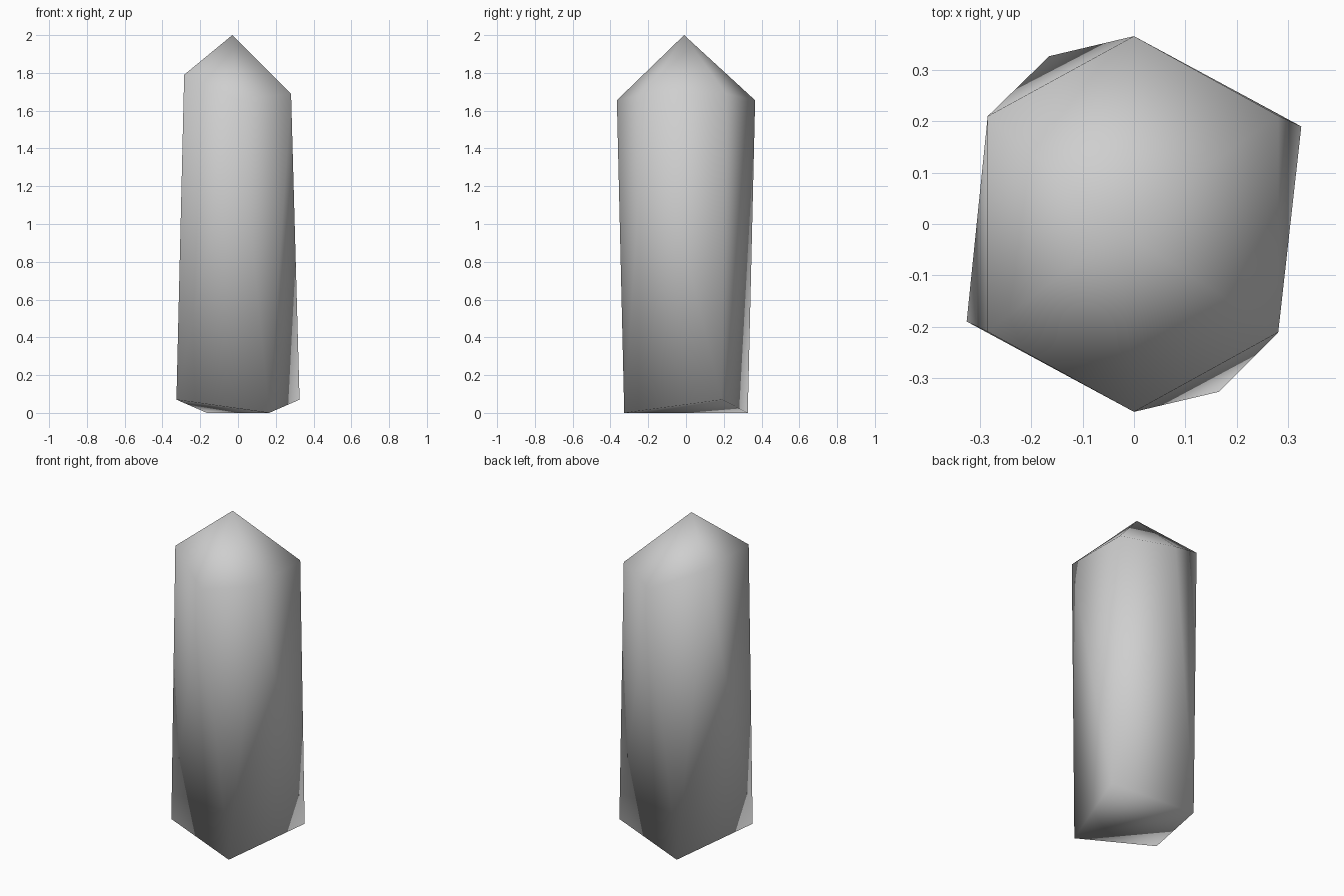
import bpy
import bmesh
from mathutils import Vector

# Remove the default cube only
default_cube = bpy.data.objects.get("Cube")
if default_cube:
    bpy.data.objects.remove(default_cube, do_unlink=True)


def make_material(name, colour):
    material = bpy.data.materials.new(name)
    material.use_nodes = True
    material.diffuse_color = colour
    material.node_tree.nodes["Principled BSDF"].inputs["Base Color"].default_value = colour
    return material


def hull_object(name, points, material):
    """Wrap the corner points in a closed, smooth-shaded faceted body."""
    bm = bmesh.new()
    for point in points:
        bm.verts.new(point)
    bmesh.ops.convex_hull(bm, input=bm.verts[:])
    bmesh.ops.recalc_face_normals(bm, faces=bm.faces[:])
    for face in bm.faces:
        face.smooth = True
    mesh = bpy.data.meshes.new(name)
    bm.to_mesh(mesh)
    bm.free()
    mesh.materials.append(material)
    body = bpy.data.objects.new(name, mesh)
    bpy.context.collection.objects.link(body)
    return body


# Crystal tip, slightly off centre
tip = [Vector((-0.03, -0.01, 2.0))]

# Six shoulder corners, mirrored front to back
shoulder_side = [(-0.285, 0.21, 1.79), (0.0, 0.366, 1.655), (0.281, 0.211, 1.69)]
shoulders = [Vector((x, y * side, z)) for x, y, z in shoulder_side for side in (-1, 1)]

# Four base corners, in pairs turned half way round the axis
base_side = [(0.326, 0.19, 0.07), (0.165, -0.327, 0.0)]
base = [Vector((x * turn, y * turn, z)) for x, y, z in base_side for turn in (-1, 1)]

stone_grey = make_material("stone grey", (0.62, 0.62, 0.62, 1.0))
hull_object("crystal_shard", tip + shoulders + base, stone_grey)
